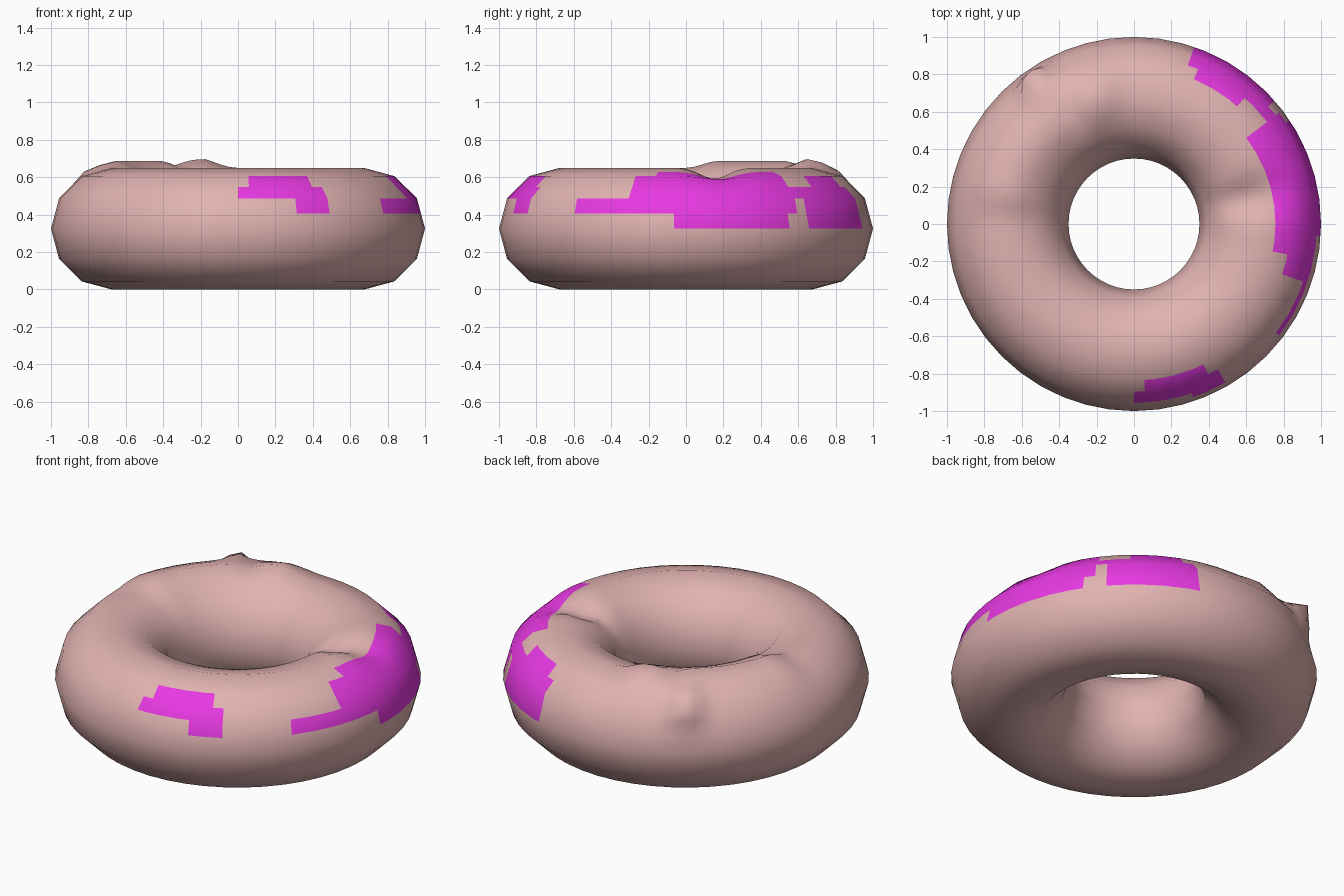
import bpy, bmesh, math

if "Cube" in bpy.data.objects:
    bpy.data.objects.remove(bpy.data.objects["Cube"])

MAJOR, MINOR = 0.675, 0.325      # ring radius, tube radius
NU, NV = 96, 24                  # cells round the ring, round the tube


def facet(i, n, step=2):
    """Unit circle point i of n, lying on a coarser polygon with n/step sides."""
    a = i // step * step
    f = (i - a) / step
    p, q = 2 * math.pi * a / n, 2 * math.pi * (a + step) / n
    return (math.cos(p) * (1 - f) + math.cos(q) * f,
            math.sin(p) * (1 - f) + math.sin(q) * f)


def ramp(x, a, b):
    t = min(1, max(0, (x - a) / (b - a)))
    return t * t * (3 - 2 * t)


def bell(x, centre, width):
    return math.exp(-((x - centre) / width) ** 2)


def sculpt(theta, phi):
    """Outward and upward offsets for the lumps in the icing."""
    out = up = 0.0
    if 0 < phi < 180:
        # raised slab at back left
        up += 0.04 * ramp(theta, 90, 107) * (1 - ramp(theta, 165, 180)) * bell(phi, 80, 38)
        # pinched flap and ridge
        pinch = bell(theta, 125, 5) * bell(phi, 45, 14)
        out += 0.10 * pinch
        up += 0.05 * pinch + 0.014 * bell(theta, 106, 5) * bell(phi, 82, 16)
        up -= 0.025 * bell(theta, 120, 4) * bell(phi, 85, 18)
        # dent on the right
        up -= 0.06 * bell(theta, 13, 9) * bell(phi, 95, 32)
    return out, up


# painted patches: tube row (15 degrees each), start and end angle round the ring
PATCHES = [
    (1, -71, -60), (2, -90, -60), (3, -86, -64),
    (0, -4, 34), (1, -38, 37), (2, -17, 41), (3, -18, 39), (4, -11, 37),
    (0, 41, 71), (1, 41, 71), (2, 43, 70), (3, 49, 67),
]


def painted(row, angle):
    return any(row == r and a <= angle <= b for r, a, b in PATCHES)


def material(name, colour):
    m = bpy.data.materials.new(name)
    m.diffuse_color = (*colour, 1)
    m.use_nodes = True
    m.node_tree.nodes["Principled BSDF"].inputs["Base Color"].default_value = m.diffuse_color
    return m


# doughnut ring
bm = bmesh.new()
grid = []
for i in range(NU):
    cu, su = facet(i, NU)
    loop = []
    for j in range(NV):
        cv, sv = facet(j, NV)
        out, up = sculpt(360 * i / NU, 360 * j / NV)
        r = MAJOR + MINOR * cv + out
        loop.append(bm.verts.new((r * cu, r * su, MINOR * (1 + sv) + up)))
    grid.append(loop)
for i in range(NU):
    for j in range(NV):
        k, l = (i + 1) % NU, (j + 1) % NV
        f = bm.faces.new((grid[i][j], grid[k][j], grid[k][l], grid[i][l]))
        f.smooth = True
        angle = (360 * (i + 0.5) / NU + 180) % 360 - 180
        f.material_index = int(painted(j, angle))
mesh = bpy.data.meshes.new("doughnut")
bm.to_mesh(mesh)
bm.free()
mesh.materials.append(material("dough_pink", (0.75, 0.45, 0.44)))
mesh.materials.append(material("icing_magenta", (0.80, 0.04, 0.76)))
bpy.context.collection.objects.link(bpy.data.objects.new("doughnut", mesh))
